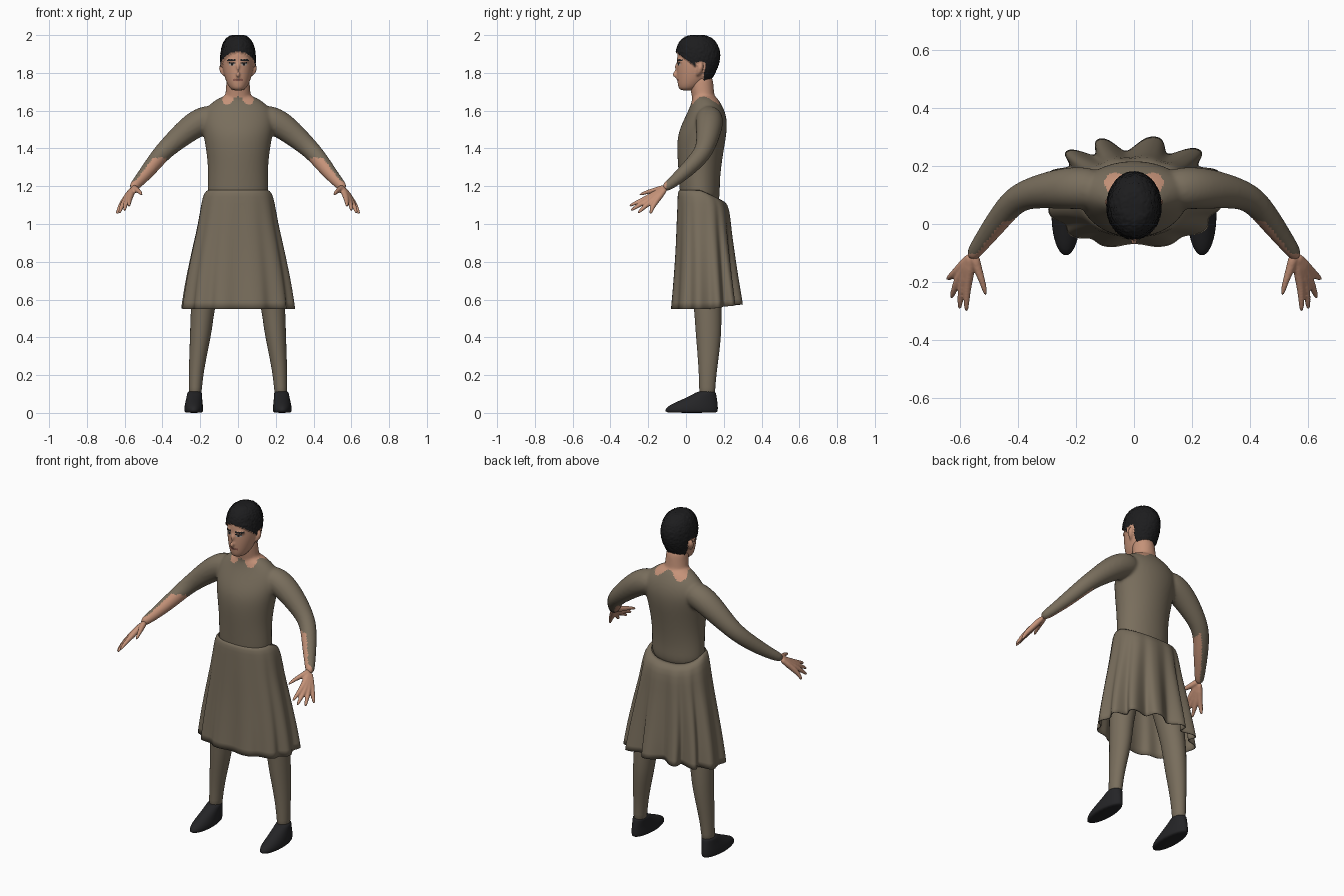
import bpy, bmesh, math, random
from mathutils import Vector

random.seed(4)
cube = bpy.data.objects.get("Cube")
if cube:
    bpy.data.objects.remove(cube)


def material(name, r, g, b):
    m = bpy.data.materials.new(name)
    m.use_nodes = True
    m.diffuse_color = (r, g, b, 1)
    node = next(n for n in m.node_tree.nodes if n.type == 'BSDF_PRINCIPLED')
    node.inputs["Base Color"].default_value = (r, g, b, 1)
    node.inputs["Roughness"].default_value = 0.8
    return m


CLOTH = material("brown cloth", 0.19, 0.155, 0.108)
SKIN = material("skin", 0.56, 0.29, 0.19)
HAIR = material("black hair", 0.012, 0.012, 0.013)
SHOE = material("dark shoe", 0.018, 0.018, 0.02)
LIP = material("lip", 0.3, 0.12, 0.09)
EYE = material("eye white", 0.45, 0.4, 0.36)


def bridge(bm, rings, caps=True):
    """Skin a list of vertex coordinate rings with quads."""
    rows = [[bm.verts.new(p) for p in ring] for ring in rings]
    n = len(rows[0])
    for low, high in zip(rows, rows[1:]):
        for i in range(n):
            j = (i + 1) % n
            bm.faces.new((low[i], low[j], high[j], high[i]))
    if caps:
        bm.faces.new(rows[0][::-1])
        bm.faces.new(rows[-1])


def circle(n):
    return [(math.cos(math.tau * i / n), math.sin(math.tau * i / n)) for i in range(n)]


def loft(bm, sections, side=1, n=20):
    """Horizontal ovals: centre x, z, half width, front y, back y."""
    bridge(bm, [[(side * (cx + hw * c), (yf + yb) / 2 + (yb - yf) / 2 * s, z)
                 for c, s in circle(n)] for cx, z, hw, yf, yb in sections])


def tube(bm, points, side=1, n=10):
    """Round limb through points of x, y, z, radius."""
    centres = [Vector((side * x, y, z)) for x, y, z, r in points]
    rings = []
    for i, c in enumerate(centres):
        along = centres[min(i + 1, len(centres) - 1)] - centres[max(i - 1, 0)]
        turn = along.to_track_quat('Z', 'Y')
        rings.append([c + turn @ Vector((a * points[i][3], b * points[i][3], 0))
                      for a, b in circle(n)])
    bridge(bm, rings)


def finish(name, bm, mats, voxel=0, subdiv=1, relax=0):
    """Make the object, bake its modifiers and shade it smooth."""
    bmesh.ops.recalc_face_normals(bm, faces=bm.faces[:])
    me = bpy.data.meshes.new(name)
    bm.to_mesh(me)
    bm.free()
    ob = bpy.data.objects.new(name, me)
    bpy.context.collection.objects.link(ob)
    if subdiv:
        ob.modifiers.new("round", 'SUBSURF').levels = subdiv
    if voxel:
        fuse = ob.modifiers.new("fuse", 'REMESH')
        fuse.mode = 'VOXEL'
        fuse.voxel_size = voxel
    if relax:
        soft = ob.modifiers.new("soften", 'SMOOTH')
        soft.factor, soft.iterations = 0.5, relax
    bpy.context.view_layer.update()
    baked = bpy.data.meshes.new_from_object(ob.evaluated_get(bpy.context.evaluated_depsgraph_get()))
    ob.modifiers.clear()
    ob.data = baked
    baked.materials.clear()
    for m in mats:
        baked.materials.append(m)
    for p in baked.polygons:
        p.use_smooth = True
        p.material_index = 0
    return ob


# Top: torso, neck and sleeves fused together
bm = bmesh.new()
loft(bm, [(0, 1.08, .165, -.03, .185), (0, 1.2, .162, -.036, .178), (0, 1.3, .16, -.043, .187),
          (0, 1.4, .172, -.05, .203), (0, 1.48, .187, -.045, .217), (0, 1.55, .2, -.014, .22),
          (0, 1.61, .18, .016, .203), (0, 1.65, .13, .03, .178), (0, 1.685, .075, .035, .155)])
loft(bm, [(0, 1.6, .08, .04, .16), (0, 1.68, .068, .03, .152),
          (0, 1.74, .063, .015, .146), (0, 1.8, .06, .02, .14)])
for side in (1, -1):
    tube(bm, [(.1, .12, 1.575, .07), (.2, .125, 1.545, .077), (.27, .12, 1.495, .069),
              (.34, .11, 1.435, .058), (.41, .088, 1.37, .049), (.47, .01, 1.29, .043),
              (.53, -.07, 1.22, .031), (.565, -.12, 1.185, .025)], side, 14)
top = finish("top_with_sleeves", bm, [CLOTH, SKIN], .009, 2, 6)
for p in top.data.polygons:
    x, y, z = p.center
    side = 1 if x > 0 else -1
    # Ragged neckline and bare inner forearms
    angle = math.atan2(y - .09, x)
    collar = 1.675 - .045 * abs(math.sin(2 * angle)) ** 3
    neck = z > collar and math.hypot(x, y - .09) < .118
    inner = p.normal.dot(Vector((-.75 * side, -.6, -.3))) > .15
    forearm = abs(x) > .38 and z < 1.35 and (inner or y < -.1)
    p.material_index = int(neck or forearm)

# Hands: every finger runs from the wrist so that the palm fuses
for side, label in ((1, "left"), (-1, "right")):
    bm = bmesh.new()
    wrist = (.552, -.1, 1.197, .02)
    fingers = [((.573, -.2, 1.138), (.576, -.255, 1.118), (.577, -.305, 1.092)),
               ((.59, -.2, 1.124), (.597, -.25, 1.1), (.6, -.297, 1.068)),
               ((.605, -.19, 1.113), (.618, -.225, 1.088), (.63, -.258, 1.053)),
               ((.614, -.17, 1.108), (.63, -.18, 1.082), (.643, -.19, 1.05)),
               ((.54, -.15, 1.18), (.522, -.195, 1.174), (.508, -.25, 1.153))]
    for knuckle, joint, tip in fingers:
        tube(bm, [wrist, (*knuckle, .017), (*joint, .0115), (*tip, .008)], side)
    finish(label + "_hand", bm, [SKIN], .005, 1, 2)

# Head with nose, brow, chin and ears
bm = bmesh.new()
loft(bm, [(0, 1.705, .028, -.03, .04), (0, 1.725, .05, -.043, .08), (0, 1.765, .068, -.048, .125),
          (0, 1.81, .08, -.05, .15), (0, 1.85, .085, -.05, .168), (0, 1.9, .085, -.048, .175),
          (0, 1.945, .076, -.038, .162), (0, 1.975, .058, -.015, .135), (0, 1.992, .035, .02, .1)])
tube(bm, [(0, -.04, 1.86, .008), (0, -.056, 1.825, .011), (0, -.066, 1.795, .015), (0, -.052, 1.778, .01)])
tube(bm, [(0, -.035, 1.775, .018), (0, -.044, 1.765, .018), (0, -.036, 1.75, .016)])
for side in (1, -1):
    tube(bm, [(.066, .055, 1.785, .008), (.08, .068, 1.8, .015),
              (.088, .078, 1.83, .02), (.08, .08, 1.855, .012)], side)
    tube(bm, [(.01, -.04, 1.862, .01), (.032, -.037, 1.868, .012), (.058, -.018, 1.86, .01)], side)
head = finish("head", bm, [SKIN, HAIR, LIP, EYE], .0055, 2, 3)

# Hair, brows, eyes and lips by position
hair_verts = set()
for p in head.data.polygons:
    x, y, z = p.center
    ax = abs(x)
    hairline = 1.915 - .8 * (y + .05)
    ear = ax > .074 and .05 < y < .098 and z < 1.855
    if (z > hairline and y < .09 or y >= .09 and z > 1.765) and not ear:
        p.material_index = 1
        hair_verts.update(p.vertices)
    elif y < .02:
        brow = .014 < ax < .058 and abs(z - 1.868 + .1 * abs(ax - .035)) < .005
        lid = .016 < ax < .048 and abs(z - 1.853) < .003
        iris = abs(ax - .032) < .006 and abs(z - 1.846) < .006
        if brow or lid or iris:
            p.material_index = 1
        elif .018 < ax < .046 and abs(z - 1.846) < .005:
            p.material_index = 3
        elif ax < .026 and abs(z - 1.764) < .006:
            p.material_index = 2
lift = {i: head.data.vertices[i].normal * random.uniform(.008, .013) for i in hair_verts}
for i, offset in lift.items():
    head.data.vertices[i].co += offset
    head.data.vertices[i].co.z = min(head.data.vertices[i].co.z, 2)

# Skirt: flared oval shell whose folds deepen toward the hem and the back
bm = bmesh.new()
rings = []
SKIRT = [(1.18, .158, -.034, .175), (1.17, .178, -.044, .21), (1.12, .195, -.046, .232),
         (1.0, .215, -.052, .242), (.9, .24, -.056, .255), (.8, .262, -.062, .268),
         (.7, .283, -.07, .282), (.62, .297, -.077, .294), (.55, .307, -.084, .304)]
for k, (z, hw, yf, yb) in enumerate(SKIRT):
    depth = max(0, k - 1) / (len(SKIRT) - 2)
    ring = []
    for c, s in circle(120):
        angle = math.atan2(s, c)
        back = max(0, s)
        wave = (.5 - .5 * math.cos(12 * angle + .5 * math.sin(3 * angle) + 2.6)) ** 1.4
        fold = 1 - depth * (.08 + .2 * back) * wave
        # Squared oval, with the back waist hanging lower
        cc = math.copysign(abs(c) ** .85, c)
        ss = math.copysign(abs(s) ** .85, s)
        sag = -.05 * back * (1 - depth) + .025 * back * depth
        ring.append((hw * cc * fold, (yf + yb) / 2 + (yb - yf) / 2 * ss * fold, z + sag))
    rings.append(ring)
bridge(bm, rings, caps=False)
skirt = finish("skirt", bm, [CLOTH])
shell = skirt.modifiers.new("thickness", 'SOLIDIFY')
shell.thickness = .005

# Legs and shoes
for side, label in ((1, "left"), (-1, "right")):
    bm = bmesh.new()
    loft(bm, [(.228, .08, .034, .068, .154), (.226, .13, .035, .07, .155), (.221, .22, .04, .067, .163),
              (.207, .34, .05, .058, .18), (.195, .44, .059, .049, .189), (.188, .55, .063, .043, .188),
              (.16, .72, .08, .02, .19), (.11, .92, .1, .0, .195), (.08, 1.12, .08, .0, .18)], side)
    finish(label + "_leg", bm, [CLOTH])
    bm = bmesh.new()
    loft(bm, [(.234, .0, .044, -.1, .163), (.234, .006, .05, -.112, .17), (.234, .028, .051, -.11, .171),
              (.234, .05, .047, -.07, .169), (.232, .075, .043, -.012, .165), (.23, .1, .04, .04, .16),
              (.229, .117, .038, .065, .157)], side)
    finish(label + "_shoe", bm, [SHOE])
